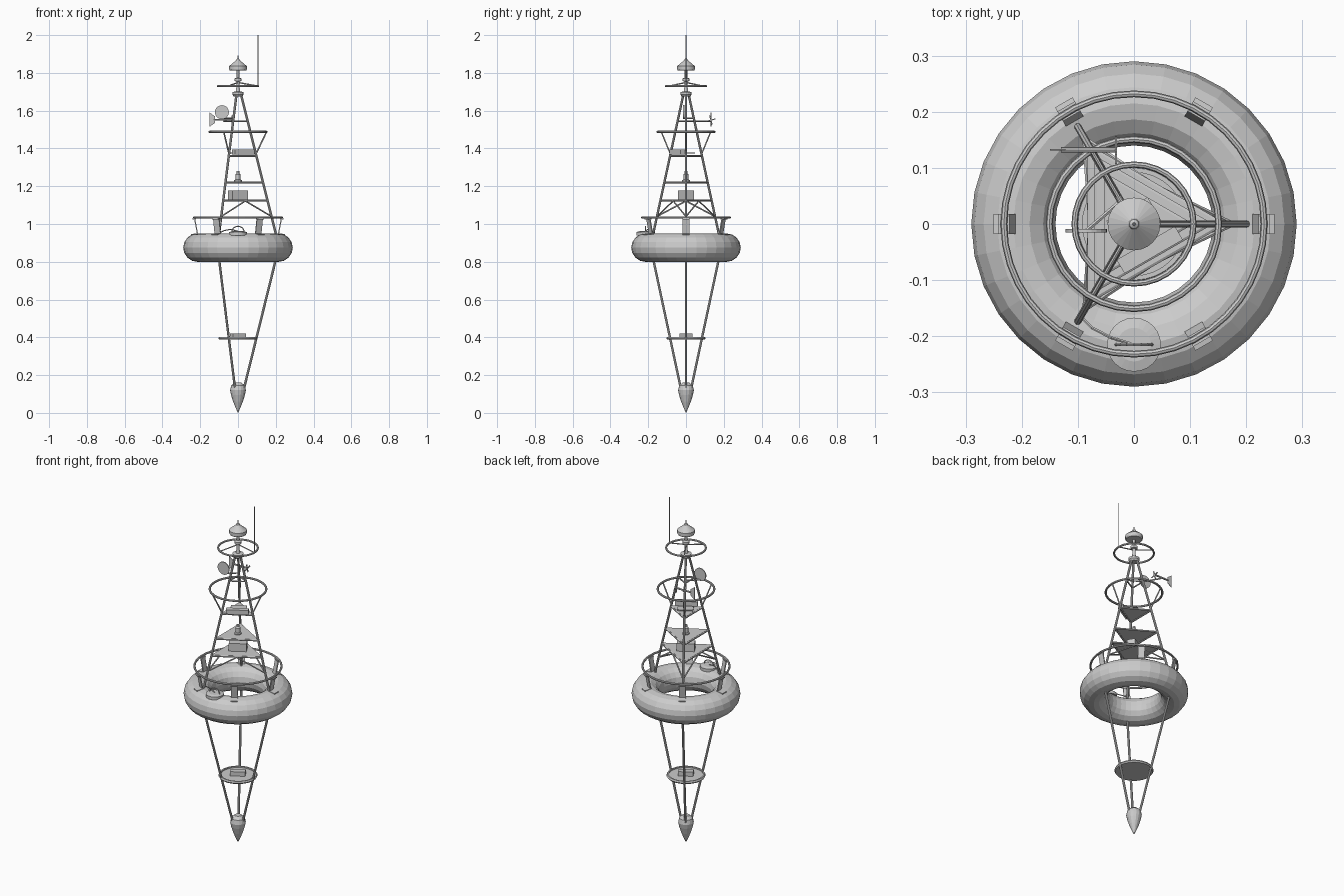
import bpy, bmesh, math
from mathutils import Vector, Matrix

if "Cube" in bpy.data.objects:
    bpy.data.objects.remove(bpy.data.objects["Cube"])

LEGS = [0, 120, 240]


def pol(r, deg, z):
    a = math.radians(deg)
    return Vector((r * math.cos(a), r * math.sin(a), z))


def leg_r(z):
    # distance of the tower legs from the axis at a given height
    return 0.015 + (1.69 - z) * 0.25


def make(name, bm):
    bmesh.ops.recalc_face_normals(bm, faces=bm.faces)
    me = bpy.data.meshes.new(name)
    bm.to_mesh(me)
    bm.free()
    ob = bpy.data.objects.new(name, me)
    bpy.context.collection.objects.link(ob)
    return ob


def tubes(name, paths, r, n=8):
    # straight round bars along each list of points
    bm = bmesh.new()
    for path in paths:
        for a, b in zip(path, path[1:]):
            a, b = Vector(a), Vector(b)
            d = b - a
            m = Matrix.Translation((a + b) / 2) @ d.to_track_quat('Z', 'Y').to_matrix().to_4x4()
            bmesh.ops.create_cone(bm, cap_ends=True, segments=n, radius1=r, radius2=r,
                                  depth=d.length, matrix=m)
    return make(name, bm)


def lathe(name, profile, n=24, at=(0, 0, 0)):
    bm = bmesh.new()
    vs = [bm.verts.new((r, 0, z)) for r, z in profile]
    es = [bm.edges.new(p) for p in zip(vs, vs[1:])]
    bmesh.ops.spin(bm, geom=vs + es, axis=(0, 0, 1), cent=(0, 0, 0), steps=n,
                   angle=math.tau, use_merge=True)
    bmesh.ops.remove_doubles(bm, verts=bm.verts, dist=1e-5)
    ob = make(name, bm)
    ob.location = at
    return ob


def ring(name, R, r, z, n=32, m=8):
    bpy.ops.mesh.primitive_torus_add(major_radius=R, minor_radius=r, major_segments=n,
                                     minor_segments=m, location=(0, 0, z))
    bpy.context.object.name = name
    return bpy.context.object


def box(name, size, loc, rot=(0, 0, 0)):
    bm = bmesh.new()
    bmesh.ops.create_cube(bm, size=1, matrix=Matrix.Diagonal((*size, 1)))
    ob = make(name, bm)
    ob.location = loc
    ob.rotation_euler = [math.radians(a) for a in rot]
    return ob


def plate(name, pts, thick):
    # flat plate extruded from an outline
    bm = bmesh.new()
    f = bm.faces.new([bm.verts.new(p) for p in pts])
    up = bmesh.ops.extrude_face_region(bm, geom=[f])
    bmesh.ops.translate(bm, vec=thick, verts=[v for v in up['geom'] if isinstance(v, bmesh.types.BMVert)])
    return make(name, bm)


# Float ring
ring("float_ring", 0.215, 0.075, 0.875, 32, 16)

# Three bent legs running from foot to masthead
tubes("legs", [[pol(0.012, a, 0.05), pol(0.197, a, 0.80), pol(leg_r(0.95), a, 0.95),
                pol(0.015, a, 1.69)] for a in LEGS], 0.0065)

# Pointed ballast foot
lathe("ballast_foot", [(0, 0), (0.012, 0.025), (0.026, 0.06), (0.037, 0.095), (0.042, 0.12),
                       (0.036, 0.145), (0.018, 0.16), (0, 0.16)], 16)

# Lower instrument tray with a raised rim and its box
lathe("lower_tray", [(0, 0.388), (0.1, 0.388), (0.104, 0.395), (0.1, 0.403), (0.092, 0.403),
                     (0.092, 0.396), (0, 0.396)], 32)
box("lower_box", (0.08, 0.035, 0.026), (0, 0, 0.408), (0, 0, 30))

# Handrail on six leaning brackets
ring("handrail", 0.232, 0.006, 1.035, 40)
for i in range(6):
    a = i * 60
    box(f"rail_post_{i}", (0.006, 0.036, 0.092), pol(0.222, a, 0.988), (0, 11, a))
    box(f"rail_foot_{i}", (0.036, 0.036, 0.006), pol(0.232, a, 0.946), (0, 8, a))
    box(f"rail_clamp_{i}", (0.02, 0.036, 0.006), pol(0.232, a, 1.028), (0, 0, a))

# Triangular shelves between the legs
for nm, z in (("low_shelf", 1.125), ("middle_shelf", 1.22), ("upper_shelf", 1.36)):
    plate(nm, [pol(leg_r(z), a, z) for a in LEGS], (0, 0, 0.006))
    tubes(nm + "_edge", [[pol(leg_r(z), a, z) for a in LEGS + [0]]], 0.005, 6)

# Braces under the low shelf
tubes("shelf_braces", [[pol(leg_r(1.04), a, 1.04), pol(leg_r(1.125) * 0.5, a + s, 1.122)]
                       for a in LEGS for s in (-60, 60)], 0.004, 6)

# Equipment on the shelves
box("control_box", (0.095, 0.045, 0.05), (0, 0, 1.152), (0, 0, 30))
lathe("sensor_pot", [(0, 1.226), (0.02, 1.226), (0.02, 1.232), (0.013, 1.235), (0.013, 1.262),
                     (0.007, 1.27), (0.007, 1.28), (0, 1.28)], 12)
box("edge_panel", (0.12, 0.028, 0.026), (0.028, -0.046, 1.382), (0, 0, 30))
box("edge_panel_back", (0.085, 0.05, 0.006), (0.0, 0.005, 1.375), (0, 0, 30))

# Guard ring and its struts
ring("guard_ring", 0.151, 0.006, 1.488, 32)
tubes("guard_struts", [[pol(leg_r(1.37), a, 1.37), pol(0.151, a, 1.488)] for a in LEGS], 0.004, 6)
tubes("upper_ties", [[pol(leg_r(1.545), a, 1.545) for a in LEGS + [0]]], 0.004, 6)

# Wind sensor: boom, body, tail fin, four-blade propeller
tubes("wind_boom", [[pol(leg_r(1.545), 120, 1.545), (-0.076, 0.132, 1.545), (-0.076, 0.132, 1.556)]], 0.004)
tubes("wind_body", [[(-0.13, 0.132, 1.552), (-0.03, 0.132, 1.552)]], 0.005)
plate("wind_tail", [(-0.15, 0.131, 1.515), (-0.15, 0.131, 1.59), (-0.122, 0.131, 1.57),
                    (-0.122, 0.131, 1.535)], (0, 0.003, 0))
for i in range(2):
    box(f"wind_blade_{i}", (0.004, 0.05, 0.006), (-0.032, 0.132, 1.55), (15 + 90 * i, 0, 0))

# Round flat reflector on its bracket
lathe("reflector_disc", [(0, -0.003), (0.037, -0.003), (0.037, 0.003), (0, 0.003)], 24,
      (-0.085, -0.012, 1.592)).rotation_euler = (math.pi / 2, 0, 0)
tubes("reflector_arm", [[pol(leg_r(1.56), 120, 1.56), (-0.085, -0.012, 1.56)]], 0.004, 6)

# Masthead collar, mast and lantern
lathe("masthead", [(0, 1.675), (0.022, 1.675), (0.03, 1.685), (0.03, 1.698), (0.012, 1.702),
                   (0.009, 1.72), (0.009, 1.755), (0.019, 1.757), (0.019, 1.77), (0.007, 1.775),
                   (0.007, 1.812), (0, 1.812)], 16)
lathe("lantern_cap", [(0, 1.812), (0.043, 1.812), (0.047, 1.818), (0.047, 1.836), (0.01, 1.866),
                      (0.008, 1.873), (0.003, 1.876), (0.002, 1.892), (0, 1.892)], 24)

# Top ring with spokes, and the whip antenna
ring("top_ring", 0.106, 0.0055, 1.73, 32)
tubes("top_spokes", [[pol(0.008, a, 1.748), pol(0.106, a, 1.73)] for a in LEGS], 0.0035, 6)
tubes("antenna", [[(0.106, 0, 1.725), (0.106, 0, 2.0)]], 0.0025, 6)

# Hatch on the float with an arched handle and a cable
lathe("hatch", [(0, 0.94), (0.048, 0.94), (0.048, 0.957), (0.03, 0.962), (0, 0.962)], 24, (0, -0.215, 0))
tubes("hatch_handle", [[(-0.032 * math.cos(t), -0.215, 0.96 + 0.028 * math.sin(t))
                        for t in (math.pi * k / 8 for k in range(9))]], 0.003, 6)
tubes("hatch_cable", [[(-0.095, -0.165, 0.955), (-0.075, -0.185, 0.965), (-0.04, -0.203, 0.972),
                       (0, -0.215, 0.962)]], 0.003, 6)
